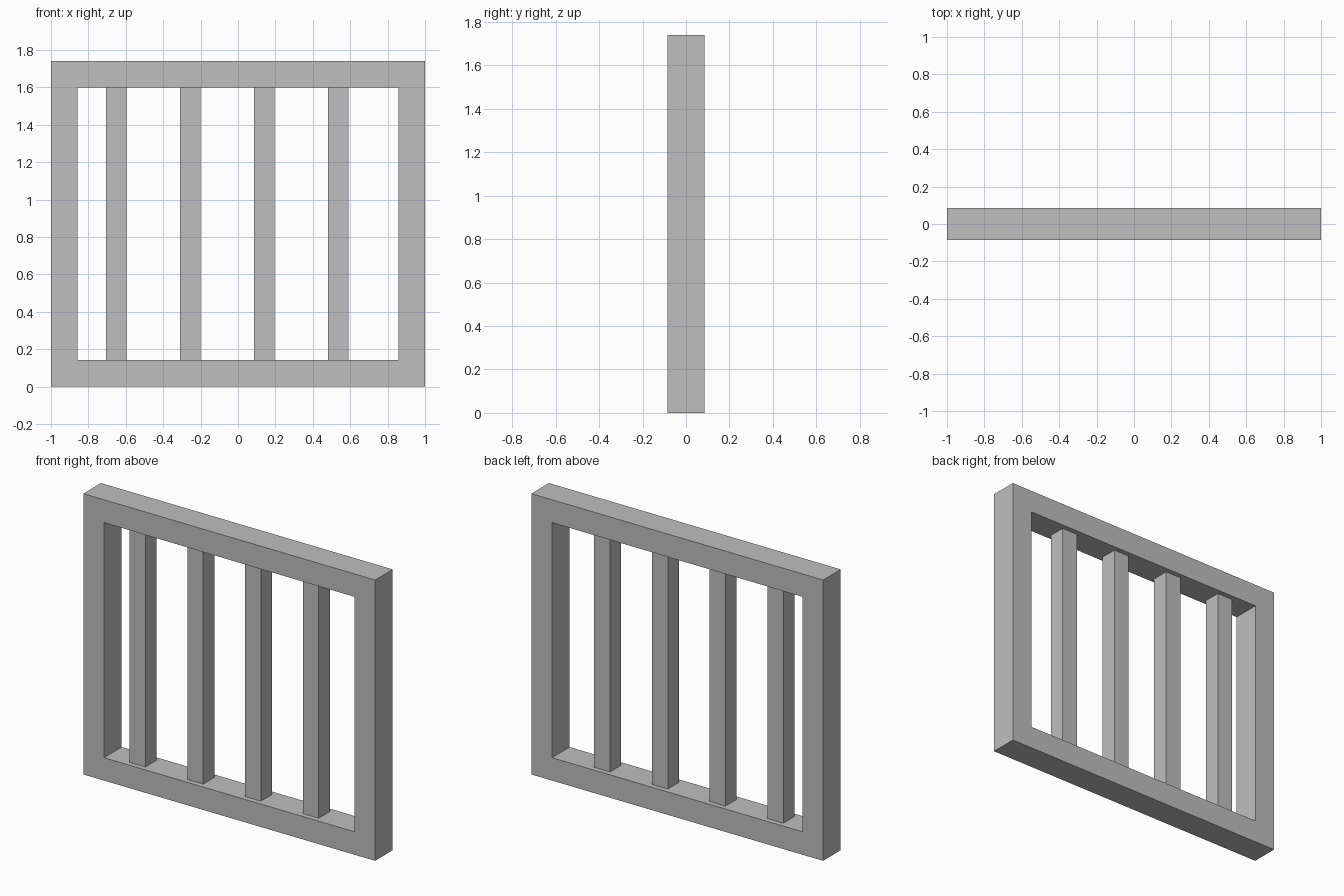
import bpy

if "Cube" in bpy.data.objects:
    bpy.data.objects.remove(bpy.data.objects["Cube"])

W, H, D = 2.0, 1.74, 0.172      # overall frame size
T = 0.142                       # frame border width
BAR = 0.109                     # square bar thickness

grey = bpy.data.materials.new("plain_grey")
grey.diffuse_color = (0.52, 0.52, 0.52, 1)
grey.use_nodes = True
grey.node_tree.nodes["Principled BSDF"].inputs["Base Color"].default_value = grey.diffuse_color


def add_mesh(name, verts, faces):
    mesh = bpy.data.meshes.new(name)
    mesh.from_pydata(verts, [], faces)
    mesh.materials.append(grey)
    obj = bpy.data.objects.new(name, mesh)
    bpy.context.collection.objects.link(obj)
    return obj


def rectangle(x, z0, z1, y):
    return [(-x, y, z0), (x, y, z0), (x, y, z1), (-x, y, z1)]


# Frame: outer and inner rectangles, front then back, bridged all round
verts = []
for y in (-D / 2, D / 2):
    verts += rectangle(W / 2, 0, H, y) + rectangle(W / 2 - T, T, H - T, y)
faces = []
for i in range(4):
    j = (i + 1) % 4
    faces += [(i, j, j + 4, i + 4),                 # front border
              (i + 8, i + 12, j + 12, j + 8),       # back border
              (i, i + 8, j + 8, j),                 # outer side
              (i + 4, j + 4, j + 12, i + 12)]       # inner side
add_mesh("window_frame", verts, faces)

# Four upright bars, evenly spaced between the top and bottom rails
h = BAR / 2
for n in range(4):
    verts = [(sx * h, sy * h, z) for z in (T, H - T)
             for sx, sy in ((-1, -1), (1, -1), (1, 1), (-1, 1))]
    faces = [(3, 2, 1, 0), (4, 5, 6, 7)]
    faces += [(i, (i + 1) % 4, (i + 1) % 4 + 4, i + 4) for i in range(4)]
    bar = add_mesh(f"upright_bar_{n + 1}", verts, faces)
    bar.location.x = -0.651 + 0.396 * n
